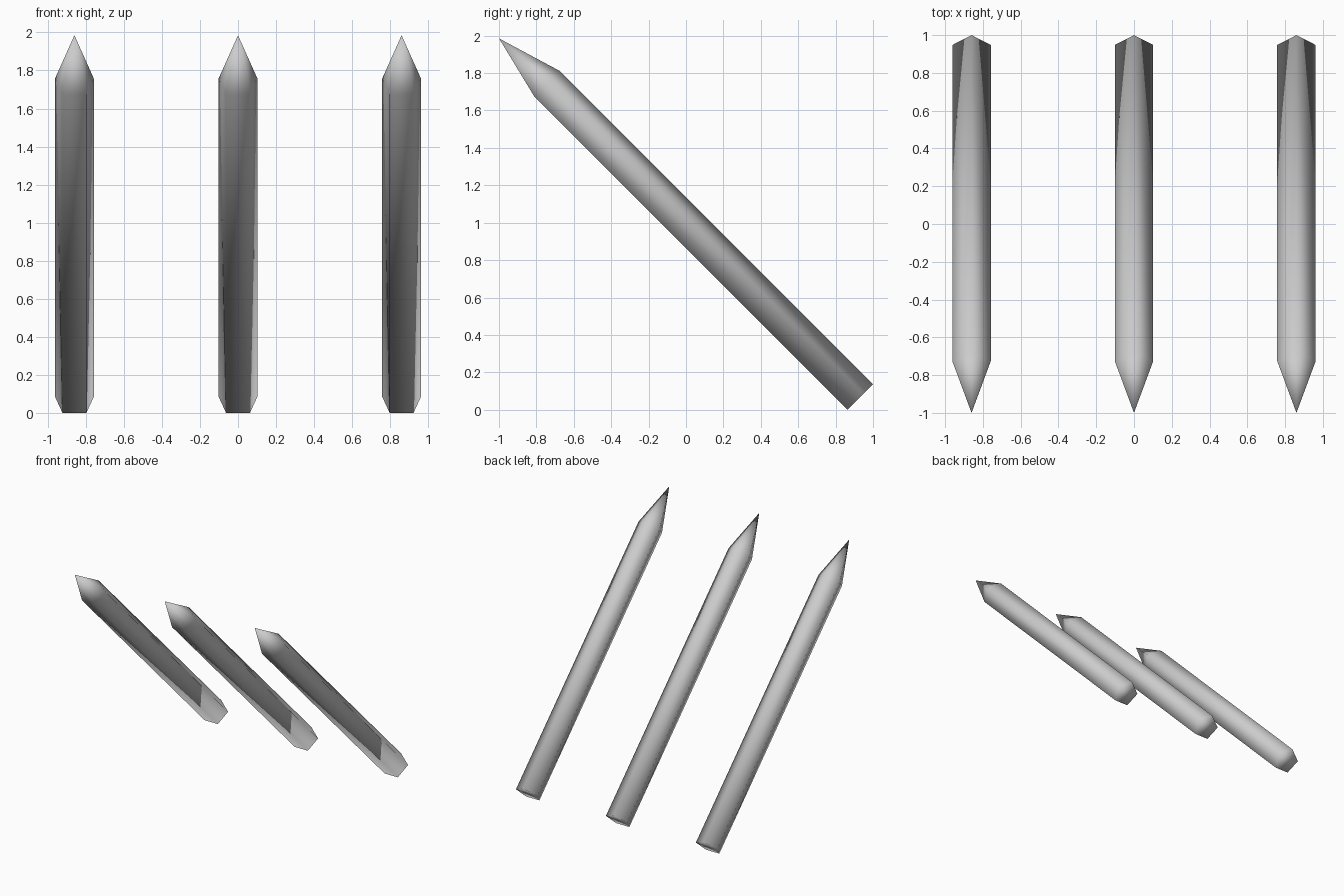
import bpy, bmesh
from math import radians, sqrt
from mathutils import Matrix, Vector

cube = bpy.data.objects.get("Cube")
if cube:
    bpy.data.objects.remove(cube, do_unlink=True)

RADIUS = 0.107      # five-sided shaft
SHAFT = 2.367       # length up to the shoulder
POINT = 0.354       # length of the pointed tip
SPACING = 0.86

grey = bpy.data.materials.new("stake_grey")
grey.use_nodes = True
colour = (0.6, 0.6, 0.6, 1)
grey.diffuse_color = colour
grey.node_tree.nodes["Principled BSDF"].inputs["Base Color"].default_value = colour


def make_stake(name, x):
    bm = bmesh.new()
    # Pentagonal base with one corner towards local +y
    ring = [bm.verts.new(Matrix.Rotation(radians(72 * i), 3, 'Z') @ Vector((0, RADIUS, 0)))
            for i in range(5)]
    base = bm.faces.new(ring)
    # Straight shaft
    side = bmesh.ops.extrude_edge_only(bm, edges=base.edges[:])
    top = [g for g in side["geom"] if isinstance(g, bmesh.types.BMVert)]
    bmesh.ops.translate(bm, verts=top, vec=(0, 0, SHAFT))
    # Pointed tip
    tip = bm.verts.new((0, 0, SHAFT + POINT))
    for edge in [g for g in side["geom"] if isinstance(g, bmesh.types.BMEdge)]:
        if all(v in top for v in edge.verts):
            bm.faces.new((*edge.verts, tip))
    bmesh.ops.recalc_face_normals(bm, faces=bm.faces[:])
    for face in bm.faces:
        face.smooth = True
    # Lean forwards, with the flat lower edge of the base on the ground
    lift = RADIUS * 0.809 / sqrt(2)
    bm.transform(Matrix.Translation((x, 1 - RADIUS / sqrt(2), lift))
                 @ Matrix.Rotation(radians(45), 4, 'X'))
    mesh = bpy.data.meshes.new(name)
    bm.to_mesh(mesh)
    bm.free()
    mesh.materials.append(grey)
    bpy.context.collection.objects.link(bpy.data.objects.new(name, mesh))


for label, step in (("right", -1), ("middle", 0), ("left", 1)):
    make_stake(label + "_stake", step * SPACING)
